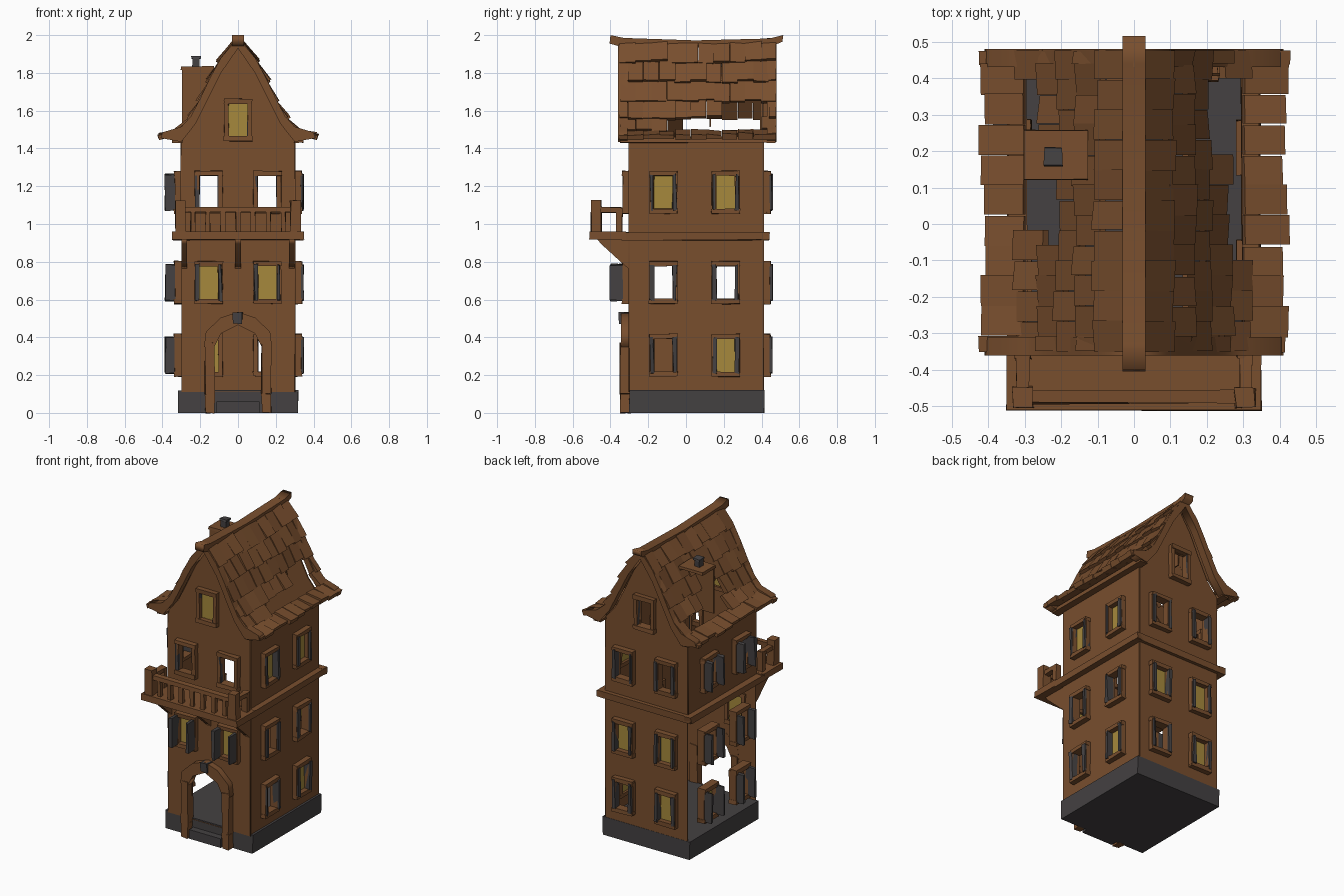
import bpy, bmesh, math, random
from mathutils import Matrix, Vector

if "Cube" in bpy.data.objects:
    bpy.data.objects.remove(bpy.data.objects["Cube"])

random.seed(4)


def material(name, col):
    m = bpy.data.materials.new(name)
    m.diffuse_color = (*col, 1)
    m.use_nodes = True
    m.node_tree.nodes["Principled BSDF"].inputs["Base Color"].default_value = m.diffuse_color
    return m


WOOD = material("brown wood", (0.19, 0.077, 0.027))
GREY = material("dark grey", (0.058, 0.053, 0.054))
GLASS = material("yellow glass", (0.38, 0.25, 0.045))


def frame(u, w, o):
    """Matrix for one side: local x along the wall, y up, z outward."""
    u, v, w = Vector(u), Vector((0, 0, 1)), Vector(w)
    m = Matrix((u, v, w)).transposed().to_4x4()
    m.translation = o
    return m


FRONT = frame((1, 0, 0), (0, -1, 0), (0, -0.30, 0))
RIGHT = frame((0, 1, 0), (1, 0, 0), (0.30, 0, 0))
BACK = frame((-1, 0, 0), (0, 1, 0), (0, 0.41, 0))
LEFT = frame((0, -1, 0), (-1, 0, 0), (-0.30, 0, 0))
WORLD = Matrix()


def finish(name, mesh, mat):
    mesh.materials.clear()
    mesh.materials.append(mat)
    ob = bpy.data.objects.new(name, mesh)
    bpy.context.collection.objects.link(ob)
    return ob


def boxes(name, mat, items, m=WORLD, jit=0.0):
    """One object made of boxes (centre, size) with slightly rough corners."""
    bm = bmesh.new()
    for c, s in items:
        for v in bmesh.ops.create_cube(bm, size=1)["verts"]:
            p = Vector([v.co[i] * s[i] + c[i] + random.uniform(-jit, jit) for i in range(3)])
            v.co = m @ p
    me = bpy.data.meshes.new(name)
    bm.to_mesh(me)
    bm.free()
    return finish(name, me, mat)


def plate(name, mat, loops, m, w=0.0, depth=0.004):
    """Flat outline with holes, given a thickness, placed on a side."""
    cu = bpy.data.curves.new(name + " outline", 'CURVE')
    cu.dimensions, cu.fill_mode, cu.extrude = '2D', 'BOTH', depth
    for pts in loops:
        sp = cu.splines.new('POLY')
        sp.points.add(len(pts) - 1)
        for p, (x, y) in zip(sp.points, pts):
            p.co = (x, y, 0, 1)
        sp.use_cyclic_u = True
    tmp = bpy.data.objects.new(name + " outline", cu)
    bpy.context.collection.objects.link(tmp)
    dg = bpy.context.evaluated_depsgraph_get()
    me = bpy.data.meshes.new_from_object(tmp.evaluated_get(dg))
    bpy.data.objects.remove(tmp)
    me.transform(m @ Matrix.Translation((0, 0, w)))
    return finish(name, me, mat)


def rect(x, y, hx, hy):
    return [(x - hx, y - hy), (x + hx, y - hy), (x + hx, y + hy), (x - hx, y + hy)]


def mirrored(half):
    return half + [(-x, z) for x, z in reversed(half) if x > 0]


def window(name, m, u, z, pane=None, out=0.045, shutters=True):
    """Frame, pane and opened shutters."""
    boxes(name + "_frame", WOOD, [
        ((u - 0.062, z, 0.008), (0.024, 0.21, 0.05)), ((u + 0.062, z, 0.008), (0.024, 0.21, 0.05)),
        ((u, z + 0.1, 0.01), (0.15, 0.026, 0.056)), ((u, z - 0.1, 0.01), (0.15, 0.026, 0.056))], m, 0.003)
    if shutters:
        boxes(name + "_shutters", GREY, [
            ((u + s * 0.06, z, out / 2), (0.018, 0.19, out)) for s in (-1, 1)], m, 0.005)
    if pane:
        plate(name + "_pane", pane, [rect(u, z, 0.052, 0.09)], m, 0.0, 0.003)


# Stone base with floor and door step
boxes("base", GREY, [((0, 0.0575, 0.06), (0.635, 0.715, 0.12))], WORLD, 0.002)
boxes("door_step", GREY, [((0, -0.32, 0.03), (0.23, 0.05, 0.06))])

# Walls with window openings
LEVELS = (0.305, 0.69, 1.168)
gable = [(0.30, 0.11), (0.30, 1.44), (0.225, 1.53), (0.16, 1.66), (0.09, 1.81), (0, 1.95)]
gable_hole = rect(0, 1.55, 0.05, 0.085)
door_hole = [(-0.125, 0.112), (0.125, 0.112), (0.125, 0.37), (0.09, 0.43), (0, 0.47), (-0.09, 0.43), (-0.125, 0.37)]


def holes(us, levels):
    return [rect(u, z, 0.052, 0.09) for u in us for z in levels]


plate("front_wall", WOOD, [mirrored(gable), gable_hole, door_hole] + holes((-0.155, 0.155), LEVELS[1:]), FRONT)
plate("back_wall", WOOD, [mirrored(gable), gable_hole] + holes((-0.155, 0.155), LEVELS), BACK)
plate("right_wall", WOOD, [[(-0.3, 0.11), (0.41, 0.11), (0.41, 1.44), (-0.3, 1.44)]]
      + holes((-0.12, 0.21), LEVELS), RIGHT)
# The left wall is only present on the top storey
plate("left_wall", WOOD, [[(-0.41, 0.92), (0.3, 0.92), (0.3, 1.44), (-0.41, 1.44)]]
      + holes((-0.21, 0.12), LEVELS[2:]), LEFT)

# Windows: some glazed, some empty
for i, z in enumerate(LEVELS):
    for u in (-0.155, 0.155):
        if i:
            window("front_window", FRONT, u, z, GLASS if i == 1 else None, 0.1 if i == 1 else 0.03)
        window("back_window", BACK, u, z, GLASS if i == 1 or (i == 0 and u > 0) else None)
    for y in (-0.12, 0.21):
        window("right_window", RIGHT, y, z, GLASS if i == 2 or (i == 0 and y > 0) else None)
        window("left_window", LEFT, -y, z, (GLASS if y > 0 else WOOD) if i == 0 else None, 0.085)
window("front_gable_window", FRONT, 0, 1.55, GLASS, 0.03)
window("back_gable_window", BACK, 0, 1.55, None, 0.03)

# Door posts, pointed arch and keystone
boxes("door_posts", WOOD, [((s * 0.15, z, 0.02), (0.05, h, 0.06))
                           for s in (-1, 1) for z, h in ((0.05, 0.1), (0.235, 0.27))], FRONT, 0.004)
plate("door_arch", WOOD, [[(0.18, 0.35), (0.17, 0.43), (0.09, 0.505), (0, 0.535), (-0.09, 0.505), (-0.17, 0.43),
                           (-0.18, 0.35), (-0.125, 0.35), (-0.09, 0.42), (0, 0.465), (0.09, 0.42), (0.125, 0.35)]],
      FRONT, 0.02, 0.025)
boxes("keystone", GREY, [((0, 0.5, 0.025), (0.05, 0.06, 0.06))], FRONT, 0.004)

# Storey beam around the house
boxes("storey_beam", WOOD, [
    ((-0.32, 0.05, 0.935), (0.05, 0.78, 0.04)), ((0.32, 0.05, 0.935), (0.05, 0.78, 0.04)),
    ((0, 0.42, 0.935), (0.68, 0.04, 0.04)), ((0, -0.32, 0.935), (0.68, 0.04, 0.04))], WORLD, 0.004)

# Balcony floor, rails, posts, balusters and brackets
boxes("balcony_floor", WOOD, [((0, -0.415, 0.938), (0.70, 0.19, 0.04))], WORLD, 0.003)
rails = [((0, -0.475, 1.075), (0.6, 0.035, 0.03))]
for s in (-1, 1):
    rails += [((s * 0.305, -0.475, 1.04), (0.055, 0.055, 0.17)), ((s * 0.305, -0.352, 1.02), (0.04, 0.03, 0.13)),
              ((s * 0.305, -0.41, 1.075), (0.035, 0.14, 0.03))]
rails += [((-0.24 + 0.08 * i, -0.475, 1.01), (0.026, 0.026, 0.12)) for i in range(7)]
boxes("balcony_railing", WOOD, rails, WORLD, 0.004)
for x in (-0.285, 0, 0.285):
    plate("balcony_bracket", WOOD, [[(-0.30, 0.76), (-0.30, 0.92), (-0.47, 0.92), (-0.45, 0.895), (-0.335, 0.79)]],
          RIGHT, x - 0.30, 0.015)

# Roof: flared profile from ridge to eave, shared by tiles and gable trim
prof = [(0.015, 1.965), (0.085, 1.86), (0.14, 1.755), (0.185, 1.655), (0.24, 1.56), (0.30, 1.488), (0.40, 1.452)]


def missing(side, row, y):
    """Gaps in the tiling."""
    if side > 0:
        return (row == 4 and y > -0.08) or (row == 3 and y > 0.18)
    return (row == 4 and y > -0.03) or (row == 3 and -0.03 < y < 0.2)


def tiles(name, side):
    bm = bmesh.new()
    for row in range(6):
        a, b = Vector(prof[row]), Vector(prof[row + 1])
        d = (b - a).normalized()
        n = Vector((-d.y, d.x))
        n = n if n.x > 0 else -n
        step = 0.83 / 10
        for k in range(-1, 11):
            y0 = -0.35 + step * (k + 0.5 * (row % 2))
            y1 = min(y0 + step, 0.475)
            y0 = max(y0, -0.35)
            if y1 - y0 < 0.02 or (missing(side, row, (y0 + y1) / 2) and y1 < 0.44):
                continue
            low = b + d * random.uniform(0.0, 0.02)
            lift = random.uniform(0.016, 0.034)
            vs = []
            for y in (y0, y1):
                j = random.uniform(-0.006, 0.006)
                for p in (a - n * 0.008, low - n * 0.002, low + n * (lift + j), a + n * (0.01 + j)):
                    vs.append(bm.verts.new((side * p.x, y + j * 0.5, p.y)))
            for f in ((0, 1, 2, 3), (4, 5, 6, 7), (0, 1, 5, 4), (1, 2, 6, 5), (2, 3, 7, 6), (3, 0, 4, 7)):
                bm.faces.new([vs[i] for i in f])
    bmesh.ops.recalc_face_normals(bm, faces=bm.faces)
    me = bpy.data.meshes.new(name)
    bm.to_mesh(me)
    bm.free()
    finish(name, me, WOOD)


tiles("right_roof_tiles", 1)
tiles("left_roof_tiles", -1)

outer = [(0.41, 1.455), (0.40, 1.485), (0.30, 1.515), (0.25, 1.57), (0.2, 1.665), (0.15, 1.77), (0.09, 1.88), (0, 1.985)]
inner = [(0.30, 1.435), (0.225, 1.53), (0.16, 1.66), (0.09, 1.80), (0, 1.93)]
trim = mirrored(outer) + [(-x, z) for x, z in inner] + [(x, z) for x, z in reversed(inner) if x > 0]
plate("front_gable_trim", WOOD, [trim], FRONT, 0.035, 0.025)
plate("back_gable_trim", WOOD, [trim], BACK, 0.045, 0.025)
boxes("eave_beams", WOOD, [((s * 0.32, 0.06, 1.447), (0.05, 0.82, 0.03)) for s in (-1, 1)], WORLD, 0.004)

# Ridge beam with upturned ends
plate("ridge_beam", WOOD, [[(-0.405, 1.955), (-0.40, 2.0), (-0.33, 1.985), (0.05, 1.972), (0.44, 1.982),
                            (0.515, 2.0), (0.51, 1.965), (0.44, 1.935), (-0.33, 1.935)]], RIGHT, -0.30, 0.032)

# Chimney (open on the outer side) with cap and pot
boxes("chimney", WOOD, [((-0.215, 0.13, 1.67), (0.165, 0.008, 0.31)), ((-0.135, 0.19, 1.75), (0.008, 0.13, 0.15)),
                        ((-0.215, 0.19, 1.825), (0.175, 0.135, 0.018))], WORLD, 0.002)
boxes("chimney_pot", GREY, [((-0.223, 0.185, 1.855), (0.035, 0.04, 0.05)),
                            ((-0.223, 0.185, 1.88), (0.05, 0.05, 0.012))], WORLD, 0.003)
